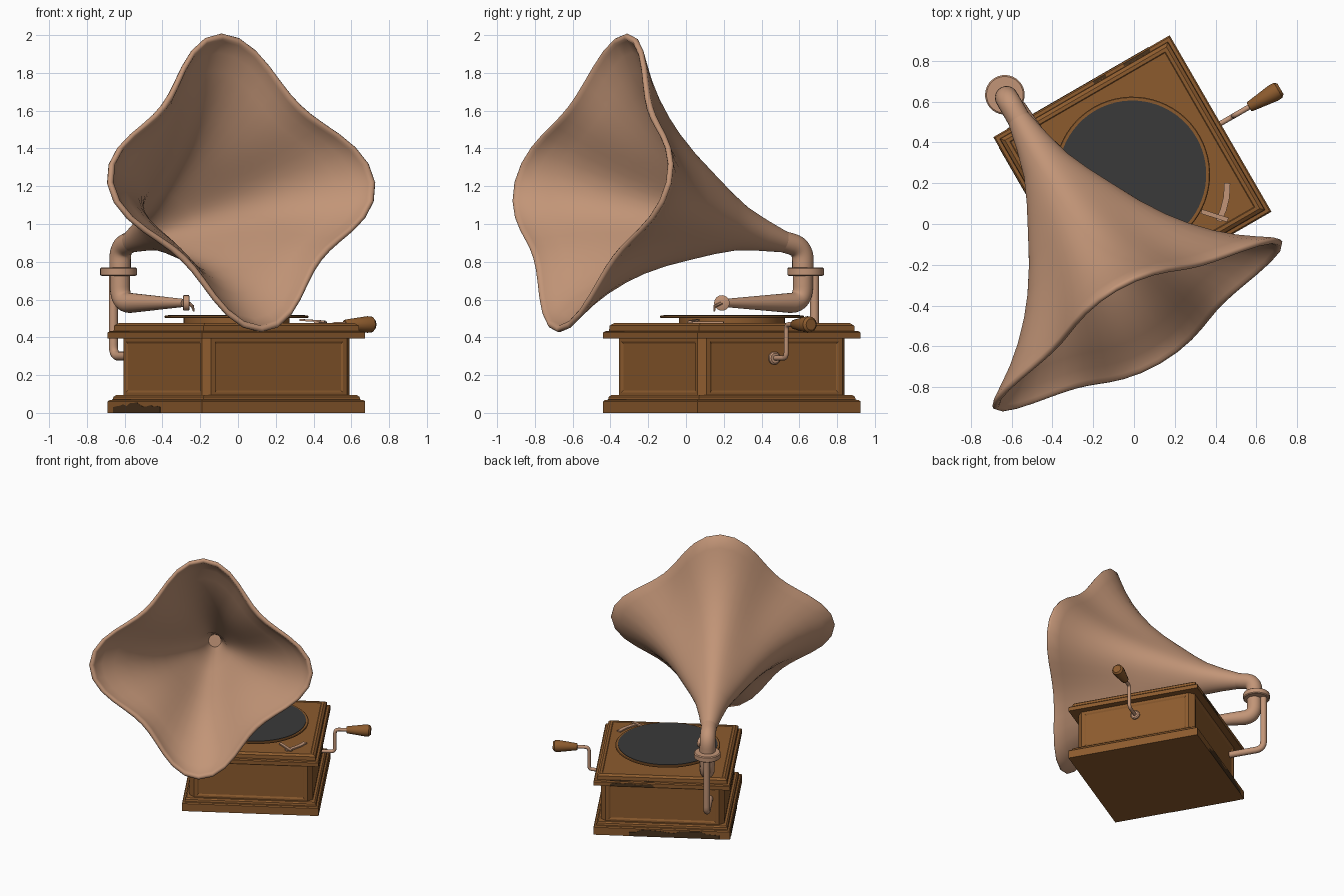
import bpy, bmesh, math, random
from mathutils import Vector, Matrix

if "Cube" in bpy.data.objects:
    bpy.data.objects.remove(bpy.data.objects["Cube"])

# Everything is modelled square to the cabinet, then turned 30 degrees
PLACE = Matrix.Translation((-0.008, 0.243, 0)) @ Matrix.Rotation(math.radians(30), 4, 'Z')
random.seed(4)


def material(name, rgb):
    m = bpy.data.materials.new(name)
    m.diffuse_color = (*rgb, 1)
    m.use_nodes = True
    m.node_tree.nodes["Principled BSDF"].inputs["Base Color"].default_value = m.diffuse_color
    return m


WOOD = material("walnut_wood", (0.265, 0.105, 0.027))
METAL = material("copper_metal", (0.54, 0.30, 0.185))
FELT = material("dark_felt", (0.042, 0.042, 0.042))
STAIN = material("dark_stain", (0.065, 0.032, 0.012))


def finish(name, bm, mat, angle=35):
    bmesh.ops.recalc_face_normals(bm, faces=bm.faces)
    bm.transform(PLACE)
    me = bpy.data.meshes.new(name)
    bm.to_mesh(me)
    bm.free()
    ob = bpy.data.objects.new(name, me)
    bpy.context.collection.objects.link(ob)
    me.materials.append(mat)
    bpy.ops.object.select_all(action='DESELECT')
    ob.select_set(True)
    bpy.context.view_layer.objects.active = ob
    bpy.ops.object.shade_smooth_by_angle(angle=math.radians(angle))
    return ob


def loft(bm, rings, cap=True):
    """Skin a list of equal-length point rings."""
    vs = [[bm.verts.new(p) for p in r] for r in rings]
    n = len(vs[0])
    for a, b in zip(vs, vs[1:]):
        for i in range(n):
            j = (i + 1) % n
            bm.faces.new((a[i], a[j], b[j], b[i]))
    if cap:
        bm.faces.new(vs[0])
    bm.faces.new(vs[-1])


def tube(name, pts, radii, mat=METAL, sides=20):
    """Round bar along a path."""
    pts = [Vector(p) for p in pts]
    if not isinstance(radii, list):
        radii = [radii] * len(pts)
    rings, u = [], None
    for i, p in enumerate(pts):
        t = (pts[min(i + 1, len(pts) - 1)] - pts[max(i - 1, 0)]).normalized()
        u = t.orthogonal().normalized() if u is None else (u - t * u.dot(t)).normalized()
        w = t.cross(u)
        rings.append([p + radii[i] * (u * math.cos(a) + w * math.sin(a))
                      for a in (math.tau * k / sides for k in range(sides))])
    bm = bmesh.new()
    loft(bm, rings)
    return finish(name, bm, mat)


def ribbon(name, pts, width, thick=0.01):
    """Flat metal strip along a path given in the turned frame."""
    pts = [PLACE.inverted() @ Vector(p) for p in pts]
    rings = []
    for i, p in enumerate(pts):
        t = pts[min(i + 1, len(pts) - 1)] - pts[max(i - 1, 0)]
        s = t.cross(Vector((0, 0, 1))).normalized() * width / 2
        up = Vector((0, 0, thick / 2))
        rings.append([p - s - up, p + s - up, p + s + up, p - s + up])
    bm = bmesh.new()
    loft(bm, rings)
    return finish(name, bm, METAL)


def bend(points, r, n=7):
    """Polyline with every inner corner rounded."""
    P = [Vector(p) for p in points]
    out = [P[0]]
    for a, b, c in zip(P, P[1:], P[2:]):
        s, e = b + (a - b).normalized() * r, b + (c - b).normalized() * r
        out += [s * (1 - t) ** 2 + b * (2 * t * (1 - t)) + e * t * t for t in (k / n for k in range(n + 1))]
    return out + [P[-1]]


def disc(name, c, profile, mat, sides=64):
    """Turned part about a vertical axis; profile is (radius, z)."""
    bm = bmesh.new()
    loft(bm, [[(c[0] + r * math.cos(math.tau * k / sides), c[1] + r * math.sin(math.tau * k / sides), z)
               for k in range(sides)] for r, z in profile])
    return finish(name, bm, mat)


def moulding(name, profile):
    """Square slab with a stepped edge; profile is (half width, z)."""
    bm = bmesh.new()
    loft(bm, [[(-h, -h, z), (h, -h, z), (h, h, z), (-h, h, z)] for h, z in profile])
    return finish(name, bm, WOOD, 20)


def stain(name, origin, along, across, out, length, low, high):
    """Thin ragged patch lying on a surface."""
    o, a, c, d = (Vector(v) for v in (origin, along, across, out))
    n = 14
    rings = []
    for k in range(n + 1):
        top = low if k in (0, n) else random.uniform(low, high)
        p, q = o + a * (length * k / n), o + a * (length * k / n) + c * top
        rings.append([p, q, q + d * 0.002, p + d * 0.002])
    bm = bmesh.new()
    loft(bm, rings)
    finish(name, bm, STAIN)


# Cabinet plinth and lid
moulding("plinth", [(0.499, 0), (0.499, 0.06), (0.492, 0.068), (0.48, 0.07), (0.477, 0.085), (0.467, 0.094)])
moulding("lid", [(0.499, 0.395), (0.499, 0.425), (0.492, 0.432), (0.476, 0.434), (0.474, 0.462),
                 (0.457, 0.475), (0.44, 0.475), (0.436, 0.472)])

# Worn dark patches on the plinth and the lid's back edge
stain("plinth_stain_left", (-0.499, -0.06, 0), (0, 1, 0), (0, 0, 1), (-1, 0, 0), 0.5, 0.03, 0.058)
stain("plinth_stain_back", (-0.42, 0.499, 0), (1, 0, 0), (0, 0, 1), (0, 1, 0), 0.66, 0.03, 0.058)
stain("lid_stain_back", (0.06, 0.499, 0.397), (1, 0, 0), (0, 0, 1), (0, 1, 0), 0.32, 0.015, 0.028)
for i, (x, w) in enumerate(((0.06, 0.07), (0.23, 0.15))):
    stain(f"lid_stain_top_{i}", (x, 0.492, 0.4335), (1, 0, 0), (0, -1, 0), (0, 0, 1), w, 0.012, 0.017)

# Cabinet body with chamfered corners and a recessed panel on each side
bm = bmesh.new()
h, c = 0.45, 0.035
outline = [(-h + c, -h), (h - c, -h), (h, -h + c), (h, h - c), (h - c, h), (-h + c, h), (-h, h - c), (-h, -h + c)]
loft(bm, [[(x, y, z) for x, y in outline] for z in (0.085, 0.4)])
bmesh.ops.recalc_face_normals(bm, faces=bm.faces)
sides = [f for f in bm.faces if abs(f.normal.z) < 0.1 and f.calc_area() > 0.1]
bmesh.ops.inset_individual(bm, faces=sides, thickness=0.032)
bmesh.ops.inset_individual(bm, faces=sides, thickness=0.016, depth=-0.006)
finish("cabinet_body", bm, WOOD, 20)

# Turntable: hub, platter, felt
disc("turntable_hub", (0, 0), [(0.28, 0.468), (0.28, 0.505)], WOOD)
disc("platter", (0, 0), [(0.377, 0.502), (0.381, 0.505), (0.381, 0.512), (0.377, 0.515)], WOOD)
disc("turntable_felt", (0, 0), [(0.362, 0.514), (0.362, 0.519)], FELT)

# Horn: four-lobed flare tilted up 15 degrees, with a thick rounded lip
PX = -0.346
tilt = math.radians(15)
THROAT = Vector((PX, 0.51, 0.907))
AXIS = Vector((0, -math.cos(tilt), math.sin(tilt)))
UP = Vector((0, math.sin(tilt), math.cos(tilt)))
SIDE = Vector((1, 0, 0))
LEN, SEG = 1.19, 48
flare = [(0, 0.058), (0.13, 0.085), (0.27, 0.122), (0.39, 0.174), (0.53, 0.245), (0.67, 0.318), (0.8, 0.4),
         (0.9, 0.477), (1.0, 0.57), (1.08, 0.661), (1.14, 0.743), (LEN, 0.815)]
lip = [(0.013, 0), (0.023, 0.008), (0.025, 0.02), (0.018, 0.033), (0.004, 0.039)]


def horn_ring(s, r, inset=0.0):
    f = min(1, s / LEN) ** 1.15
    ring = []
    for k in range(SEG):
        a = math.tau * k / SEG
        q = r * (1 - f * (0.142 - 0.132 * math.cos(4 * a) - 0.010 * math.cos(8 * a))) - inset
        ring.append(THROAT + AXIS * s + SIDE * (q * math.cos(a)) + UP * (q * math.sin(a)))
    return ring


bm = bmesh.new()
loft(bm, [horn_ring(s, r) for s, r in flare]
     + [horn_ring(LEN + ds, 0.818, inset) for ds, inset in lip]
     + [horn_ring(s + 0.004, r, 0.014) for s, r in reversed(flare[:-1])], cap=False)
finish("horn", bm, METAL, 60)

# Elbow, collar and tapered tone arm
PY = 0.634
tube("horn_elbow", bend([THROAT + AXIS * 0.012, (PX, PY, 0.877), (PX, PY, 0.74)], 0.07), 0.057, sides=24)
disc("collar", (PX, 0.65), [(0.09, 0.725), (0.097, 0.731), (0.097, 0.764), (0.09, 0.77)], METAL, 32)
arm = bend([(PX, PY, 0.74), (PX, PY, 0.582), (-0.262, 0.1, 0.582)], 0.085)
tube("tone_arm", arm, [0.053] * (len(arm) - 1) + [0.021], sides=24)

# Sound box and needle
box = Vector((-0.257, 0.087, 0.582))
n = Vector((0.866, -0.5, 0))
tube("sound_box", [box + n * d for d in (-0.018, -0.014, 0.014, 0.018)], [0.034, 0.041, 0.041, 0.034], sides=24)
tube("needle", [box + n * 0.012, box + Vector((0.01, -0.05, -0.018)), box + Vector((0.015, -0.055, -0.045))],
     [0.009, 0.009, 0.004], sides=8)

# Support rod at the back
tube("support_rod", bend([(PX, 0.705, 0.74), (PX, 0.705, 0.3), (PX, 0.43, 0.3)], 0.06), 0.024, sides=16)

# Crank on the side
tube("crank_plate", [(0.43, 0, 0.29), (0.455, 0, 0.29), (0.461, 0, 0.29)], [0.034, 0.034, 0.026])
tube("crank_rod", bend([(0.43, 0, 0.29), (0.575, 0, 0.29), (0.575, 0, 0.468), (0.68, 0, 0.468)], 0.03, 5), 0.013, sides=12)
tube("crank_handle", [(x, 0, 0.468) for x in (0.66, 0.665, 0.8, 0.825, 0.838)],
     [0.022, 0.026, 0.044, 0.042, 0.03], WOOD, 16)

# Brake lever on the lid
ribbon("brake_lever", [(0.457, 0.2, 0.478), (0.453, 0.13, 0.478), (0.438, 0.07, 0.478), (0.415, 0.015, 0.478)], 0.03)
ribbon("brake_bar", [(0.33, 0.062, 0.492), (0.46, 0.02, 0.484)], 0.022)
